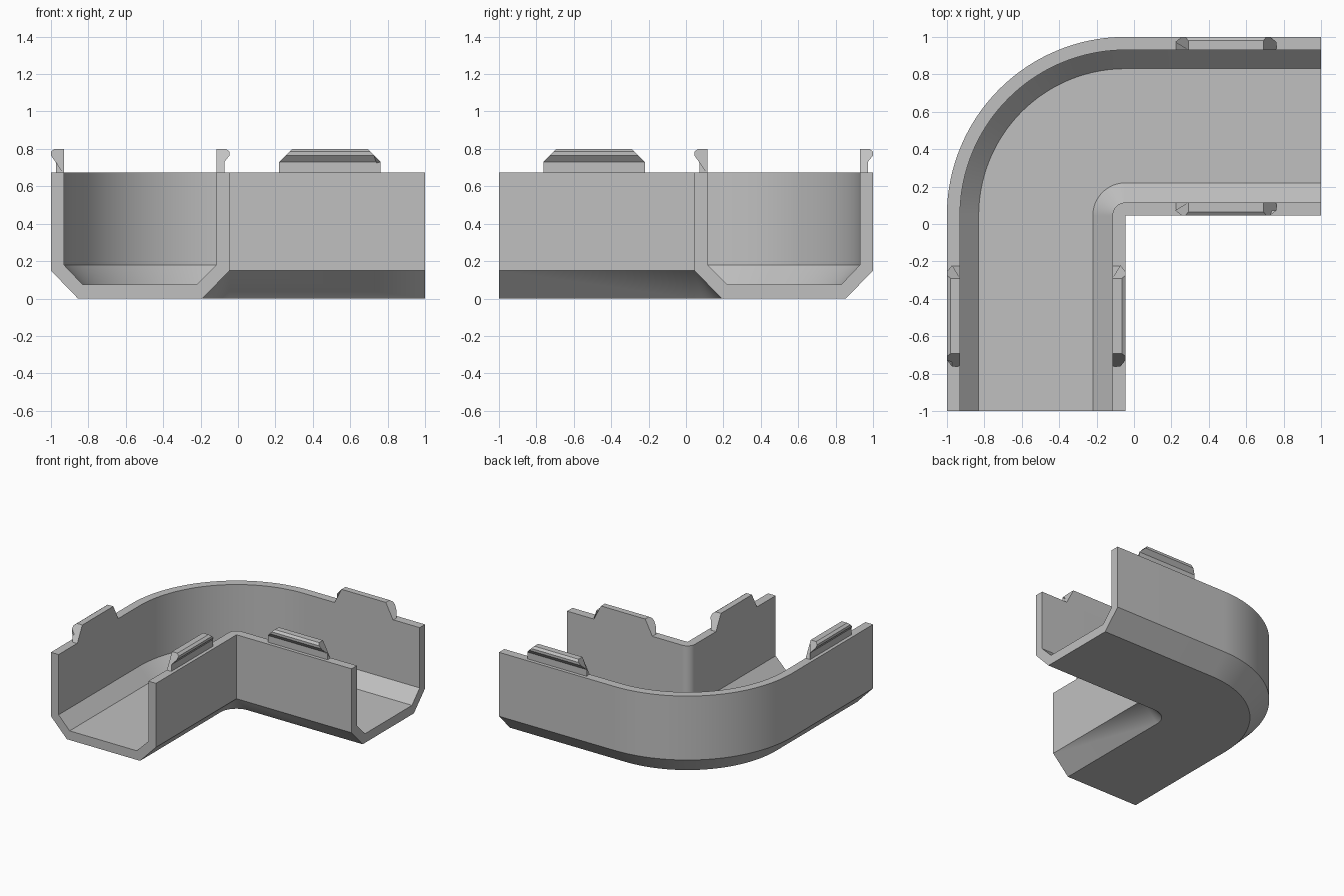
import bpy, bmesh
from math import cos, sin, pi, radians

cube = bpy.data.objects.get("Cube")
if cube:
    bpy.data.objects.remove(cube)

grey = bpy.data.materials.new("plain grey")
grey.use_nodes = True
COLOUR = (0.53, 0.53, 0.53, 1)
grey.diffuse_color = COLOUR
grey.node_tree.nodes["Principled BSDF"].inputs["Base Color"].default_value = COLOUR

PIVOT = 0.045      # the inner corner sits at (-PIVOT, PIVOT)
WIDTH = 0.955
RIM = 0.675
STEPS = 40


def sweep(name, rings, smooth=False):
    """Skin a list of matching closed rings and cap both ends."""
    bm = bmesh.new()
    loops = [[bm.verts.new(p) for p in ring] for ring in rings]
    n = len(loops[0])
    for a, b in zip(loops, loops[1:]):
        for i in range(n):
            j = (i + 1) % n
            bm.faces.new((a[i], a[j], b[j], b[i]))
    bm.faces.new(loops[0])
    bm.faces.new(loops[-1][::-1])
    bmesh.ops.remove_doubles(bm, verts=bm.verts, dist=1e-5)
    bmesh.ops.recalc_face_normals(bm, faces=bm.faces)
    mesh = bpy.data.meshes.new(name)
    bm.to_mesh(mesh)
    bm.free()
    mesh.materials.append(grey)
    obj = bpy.data.objects.new(name, mesh)
    bpy.context.collection.objects.link(obj)
    if smooth:
        bpy.ops.object.select_all(action='DESELECT')
        obj.select_set(True)
        bpy.context.view_layer.objects.active = obj
        bpy.ops.object.shade_smooth_by_angle(angle=radians(30))
    return obj


# Channel: chamfered U section (distance from inner side, height)
section = [(0, RIM), (0, 0.15), (0.145, 0), (WIDTH - 0.145, 0),
           (WIDTH, 0.15), (WIDTH, RIM), (WIDTH - 0.07, RIM),
           (WIDTH - 0.07, 0.18), (WIDTH - 0.17, 0.075),
           (0.175, 0.075), (0.07, 0.18), (0.07, RIM)]

# Path: front leg, quarter bend about the inner corner, right leg
path = [(-PIVOT, -1, pi)]
path += [(-PIVOT, PIVOT, pi - pi / 2 * i / STEPS) for i in range(STEPS + 1)]
path += [(1, PIVOT, pi / 2)]
sweep("curved_channel",
      [[(x + r * cos(a), y + r * sin(a), z) for r, z in section]
       for x, y, a in path], smooth=True)

# Snap clips: hooked section (depth from wall face, height), slanted ends
hook = [(0.07, RIM - 0.01), (0.07, 0.80), (0.02, 0.80), (0, 0.785),
        (0, 0.765), (0.028, 0.73), (0.028, RIM - 0.01)]


def clip(name, outer, front):
    rings = []
    for end, inward in ((0.22, 1), (0.762, -1)):
        ring = []
        for d, z in hook:
            r = WIDTH - d if outer else d
            s = end + inward * max(0, z - 0.73)
            ring.append((-PIVOT - r, -s, z) if front else (s, PIVOT + r, z))
        rings.append(ring)
    sweep(name, rings)


for front in (True, False):
    for outer in (True, False):
        clip(f"{'front' if front else 'right'}_leg_{'outer' if outer else 'inner'}_clip",
             outer, front)
